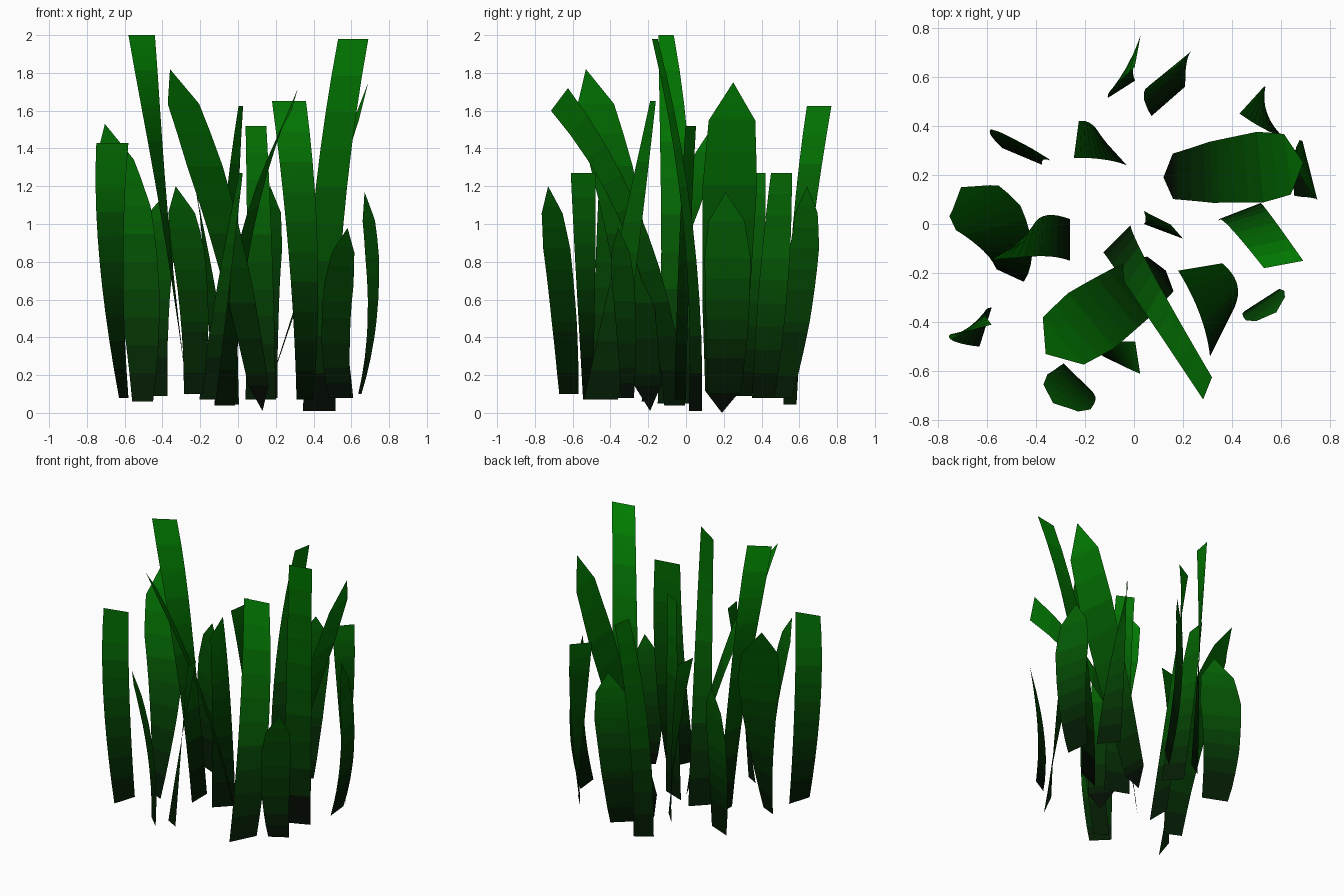
import bpy
from math import atan2, cos, sin, hypot
from mathutils import Vector

if "Cube" in bpy.data.objects:
    bpy.data.objects.remove(bpy.data.objects["Cube"])

# Green ramp: near black at the ground, bright green at the tips
BANDS = 16
ramp = []
for i in range(BANDS):
    f = (i + 0.5) / BANDS
    m = bpy.data.materials.new(f"blade_green_{i}")
    m.diffuse_color = (0.001, 0.002 + 0.3 * f ** 1.5, 0.001, 1)
    m.use_nodes = True
    m.node_tree.nodes["Principled BSDF"].inputs["Base Color"].default_value = m.diffuse_color
    ramp.append(m)

# Width profiles along a blade: (position, width factor)
STRIP = [(0, 1), (1, 1)]
POINTED = [(0, .85), (.1, .92), (.35, 1), (.7, 1), (.87, .75), (1, 0)]
LEAF = [(0, 0), (.07, .85), (.35, 1), (.7, 1), (.89, .8), (1, 0)]


def factor(profile, t):
    for (a, wa), (b, wb) in zip(profile, profile[1:]):
        if t <= b:
            return wa + (wb - wa) * (t - a) / (b - a)
    return profile[-1][1]


def twist(wb, wt, t):
    """Half-width vector turning from base to top."""
    a, b = atan2(wb[1], wb[0]), atan2(wt[1], wt[0])
    ang = a + (b - a) * t
    ln = hypot(*wb) + (hypot(*wt) - hypot(*wb)) * t
    return Vector((cos(ang) * ln, sin(ang) * ln, 0))


def blade(name, profile, base, mid, top, w_base, w_top, tilt=0, ease=1):
    """Ribbon through three centre points; w_* are half-width vectors in plan,
    tilt raises one corner of the top edge, ease delays the twist."""
    b, m, tp = Vector(base), Vector(mid), Vector(top)
    ts = sorted({i / 10 for i in range(11)} | {p[0] for p in profile})
    verts, faces, rows = [], [], []
    for t in ts:
        c = b * (2 * (t - .5) * (t - 1)) + m * (4 * t * (1 - t)) + tp * (2 * t * (t - .5))
        w = (twist(w_base, w_top, t ** ease) + Vector((0, 0, tilt * t * t))) * factor(profile, t)
        new = [c - w, c + w] if w.length > 1e-5 else [c]
        rows.append(list(range(len(verts), len(verts) + len(new))))
        verts += new
    # Join consecutive rows, closing pointed ends with triangles
    for r, s in zip(rows, rows[1:]):
        faces.append(r + s[::-1])
    me = bpy.data.meshes.new(name)
    me.from_pydata(verts, [], faces)
    for mat in ramp:
        me.materials.append(mat)
    for p in me.polygons:
        p.material_index = max(0, min(BANDS - 1, int(p.center.z / 2 * BANDS)))
        p.use_smooth = True
    me.update()
    bpy.context.collection.objects.link(bpy.data.objects.new(name, me))


# Square-ended blades
blade("strip_back", STRIP, (-.05, .55, .045), (-.045, .605, .85), (.015, .705, 1.625), (.055, .035), (.012, .065), ease=1.4)
blade("strip_far_left", STRIP, (-.605, -.42, .08), (-.67, -.42, .8), (-.665, -.43, 1.43), (.025, .08), (.085, .02))
blade("strip_tall_left", STRIP, (-.26, -.065, .05), (-.39, -.05, 1.05), (-.51, -.105, 2.0), (0, .085), (.07, .04), ease=2.2)
blade("strip_leaning_front", STRIP, (-.07, -.06, .04), (.04, -.25, .92), (.3, -.67, 1.66), (.055, .055), (.018, .045), .06)
blade("strip_tall_right", STRIP, (.43, .05, .01), (.475, .01, 1.0), (.61, -.165, 1.98), (.085, .035), (.08, .015))
blade("strip_front_right", STRIP, (.355, -.45, .07), (.345, -.31, .85), (.27, -.175, 1.65), (.045, .09), (.09, .015))
blade("strip_back_right", STRIP, (.56, .41, .08), (.53, .465, .7), (.48, .505, 1.27), (.05, -.06), (-.05, -.055))
blade("strip_back_left", STRIP, (-.08, .295, .09), (-.15, .335, .7), (-.235, .345, 1.27), (.05, -.055), (-.01, -.075))
blade("strip_front", STRIP, (-.16, -.52, .07), (-.08, -.53, .65), (.015, -.545, 1.27), (.045, -.025), (.01, -.065))
blade("strip_centre", STRIP, (.12, -.03, .07), (.115, -.01, .8), (.095, .025, 1.52), (.08, -.03), (.055, -.028))

# Pointed blades with square feet
blade("point_back", POINTED, (.14, .5, .08), (.13, .605, .65), (.17, .64, 1.2), (.08, .07), (.1, .08))
blade("point_back_left", POINTED, (-.455, .275, .09), (-.475, .32, .6), (-.42, .31, 1.12), (.095, -.04), (.13, -.075))
blade("point_left", POINTED, (-.505, -.21, .06), (-.545, -.05, .8), (-.705, .15, 1.53), (.065, -.03), (.13, .11))
blade("point_far_right", POINTED, (.645, .2, .1), (.715, .22, .6), (.67, .21, 1.17), (.01, -.1), (.05, -.13))
blade("point_short_right", POINTED, (.54, -.31, .08), (.52, -.32, .5), (.58, -.36, .98), (.07, .04), (.08, .07))
blade("point_front_left", POINTED, (-.235, -.62, .1), (-.24, -.66, .65), (-.33, -.73, 1.2), (.06, -.06), (.1, -.075))

# Broad leaves, pointed at both ends
blade("leaf_right", LEAF, (.12, .19, 0), (.4, .22, .85), (.69, .25, 1.75), (0, .105), (-.02, .16))
blade("leaf_front_left", LEAF, (.13, -.19, .01), (-.07, -.32, .95), (-.36, -.53, 1.82), (.06, -.08), (.11, -.125))
